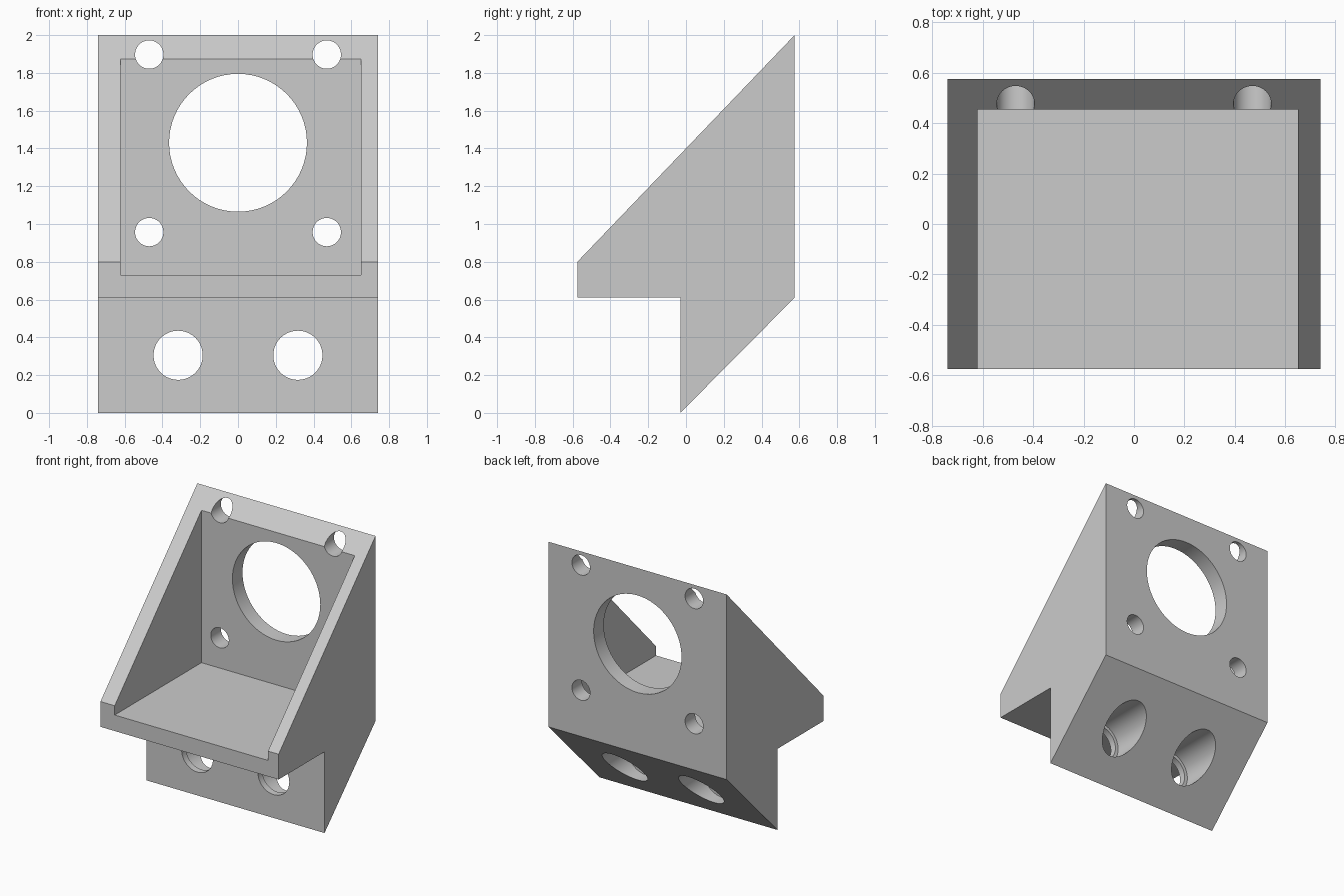
import bpy
import bmesh
from math import pi, radians
from mathutils import Matrix

if "Cube" in bpy.data.objects:
    bpy.data.objects.remove(bpy.data.objects["Cube"])

grey = bpy.data.materials.new("plain grey")
grey.use_nodes = True
colour = (0.6, 0.6, 0.6, 1)
grey.diffuse_color = colour
grey.node_tree.nodes["Principled BSDF"].inputs["Base Color"].default_value = colour


def make_object(name, bm):
    bmesh.ops.recalc_face_normals(bm, faces=bm.faces)
    mesh = bpy.data.meshes.new(name)
    bm.to_mesh(mesh)
    bm.free()
    mesh.materials.append(grey)
    obj = bpy.data.objects.new(name, mesh)
    bpy.context.collection.objects.link(obj)
    return obj


def extrude_profile(name, points, x0, x1):
    """Prism along x from a (y, z) outline."""
    bm = bmesh.new()
    face = bm.faces.new([bm.verts.new((x0, y, z)) for y, z in points])
    ext = bmesh.ops.extrude_face_region(bm, geom=[face])
    verts = [v for v in ext["geom"] if isinstance(v, bmesh.types.BMVert)]
    bmesh.ops.translate(bm, verts=verts, vec=(x1 - x0, 0, 0))
    return make_object(name, bm)


def bore(name, x, z, radius, y0, y1):
    """Cylinder along y."""
    bm = bmesh.new()
    matrix = Matrix.Translation((x, (y0 + y1) / 2, z)) @ Matrix.Rotation(pi / 2, 4, "X")
    bmesh.ops.create_cone(bm, cap_ends=True, segments=64, radius1=radius,
                          radius2=radius, depth=y1 - y0, matrix=matrix)
    return make_object(name, bm)


# Solid bracket body with sloped top and underside
bracket = extrude_profile("motor_bracket", [
    (-0.575, 0.61), (-0.575, 0.8), (0.575, 2.0),
    (0.575, 0.61), (-0.03, 0.0), (-0.03, 0.61)], -0.74, 0.74)

# Open pocket between the side walls, and the central opening
cutters = [
    extrude_profile("pocket_cutter", [(-1, 0.73), (0.455, 0.73), (0.455, 2.5), (-1, 2.5)],
                    -0.622, 0.652),
    bore("centre_cutter", 0, 1.43, 0.365, 0.2, 0.8),
]

# Mounting holes, and counterbored bolt holes in the lower block
for side in (-1, 1):
    for z in (0.957, 1.897):
        cutters.append(bore("mount_cutter", side * 0.47, z, 0.075, 0.2, 0.8))
    cutters.append(bore("bolt_cutter", side * 0.317, 0.305, 0.13, -0.2, 0.8))
    cutters.append(bore("counterbore_cutter", side * 0.317, 0.305, 0.155, 0.02, 0.8))

# Cut everything, keep the result as plain mesh
for cutter in cutters:
    mod = bracket.modifiers.new(cutter.name, "BOOLEAN")
    mod.operation = "DIFFERENCE"
    mod.solver = "EXACT"
    mod.object = cutter
bpy.context.view_layer.update()
evaluated = bracket.evaluated_get(bpy.context.evaluated_depsgraph_get())
result = bpy.data.meshes.new_from_object(evaluated)
bracket.modifiers.clear()
bracket.data = result
for cutter in cutters:
    bpy.data.objects.remove(cutter)

# Smooth bores, crisp edges
for obj in bpy.context.selected_objects:
    obj.select_set(False)
bracket.select_set(True)
bpy.context.view_layer.objects.active = bracket
bpy.ops.object.shade_smooth_by_angle(angle=radians(30))
